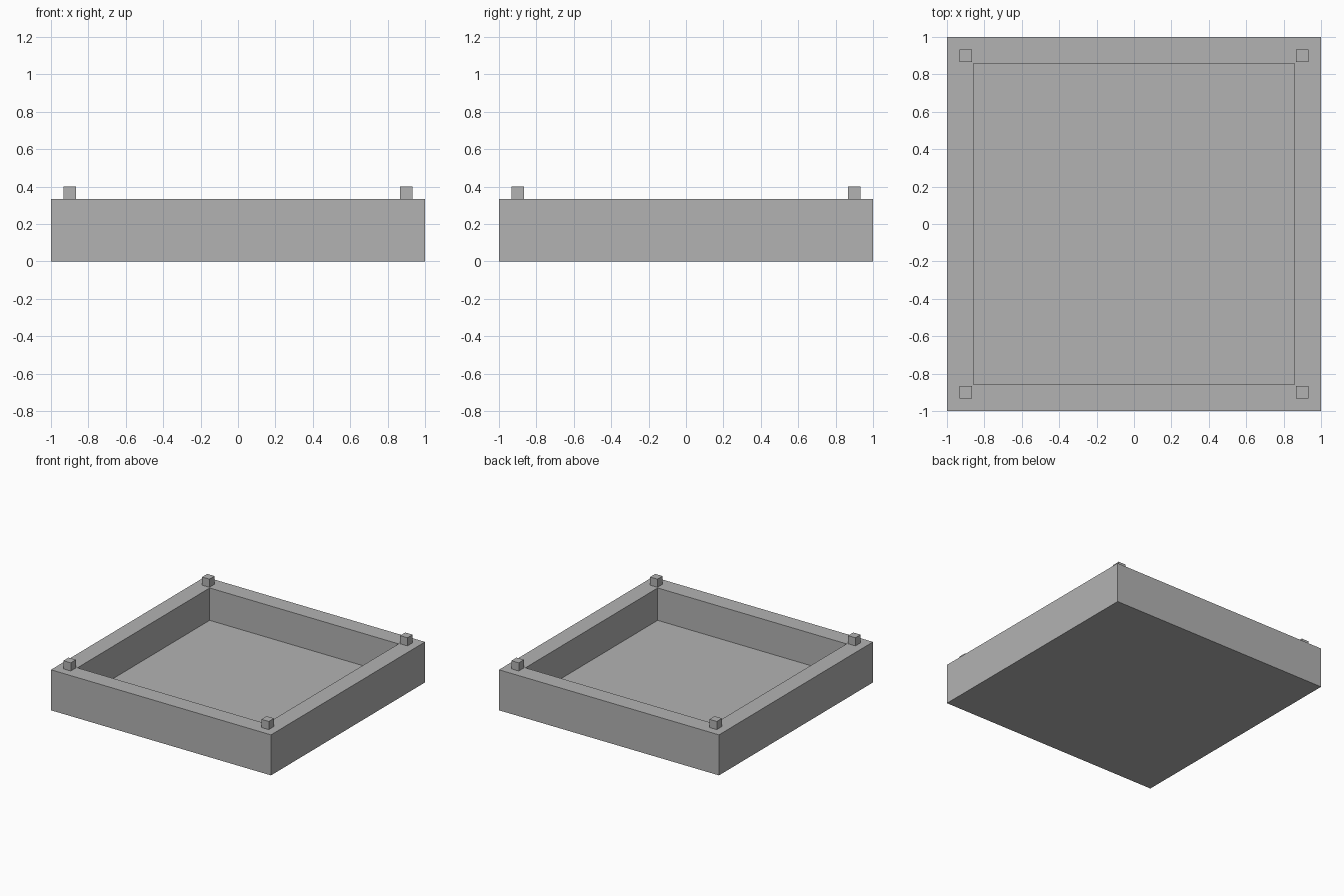
import bpy, bmesh
from mathutils import Matrix, Vector

cube = bpy.data.objects.get("Cube")
if cube:
    bpy.data.objects.remove(cube, do_unlink=True)

WALL_TOP, FLOOR, INNER, PEG = 0.333, 0.067, 0.8, 0.067

# Single grey material
grey = bpy.data.materials.new("plain grey")
grey.use_nodes = True
color = (0.45, 0.45, 0.45, 1)
grey.diffuse_color = color
grey.node_tree.nodes["Principled BSDF"].inputs["Base Color"].default_value = color


def add_box(bm, center, size):
    matrix = Matrix.Translation(center) @ Matrix.Diagonal((*size, 1))
    bmesh.ops.create_cube(bm, size=1, matrix=matrix)


def finish(name, bm):
    mesh = bpy.data.meshes.new(name)
    bm.to_mesh(mesh)
    bm.free()
    mesh.materials.append(grey)
    obj = bpy.data.objects.new(name, mesh)
    bpy.context.collection.objects.link(obj)
    return obj


# Square tray: inset the top of a block and push it down to the floor
bm = bmesh.new()
add_box(bm, (0, 0, WALL_TOP / 2), (2, 2, WALL_TOP))
bm.normal_update()
top = max(bm.faces, key=lambda f: f.calc_center_median().z)
bmesh.ops.inset_region(bm, faces=[top], thickness=1 - INNER)
well = bmesh.ops.extrude_discrete_faces(bm, faces=[top])["faces"][0]
bmesh.ops.translate(bm, verts=well.verts, vec=Vector((0, 0, FLOOR - WALL_TOP)))
bmesh.ops.recalc_face_normals(bm, faces=bm.faces)
finish("tray", bm)

# Small cube peg on each corner of the rim
for side, x in (("left", 0.9), ("right", -0.9)):
    for end, y in (("front", -0.9), ("back", 0.9)):
        bm = bmesh.new()
        add_box(bm, (x, y, WALL_TOP + PEG / 2), (PEG, PEG, PEG))
        finish(f"{end}_{side}_peg", bm)
